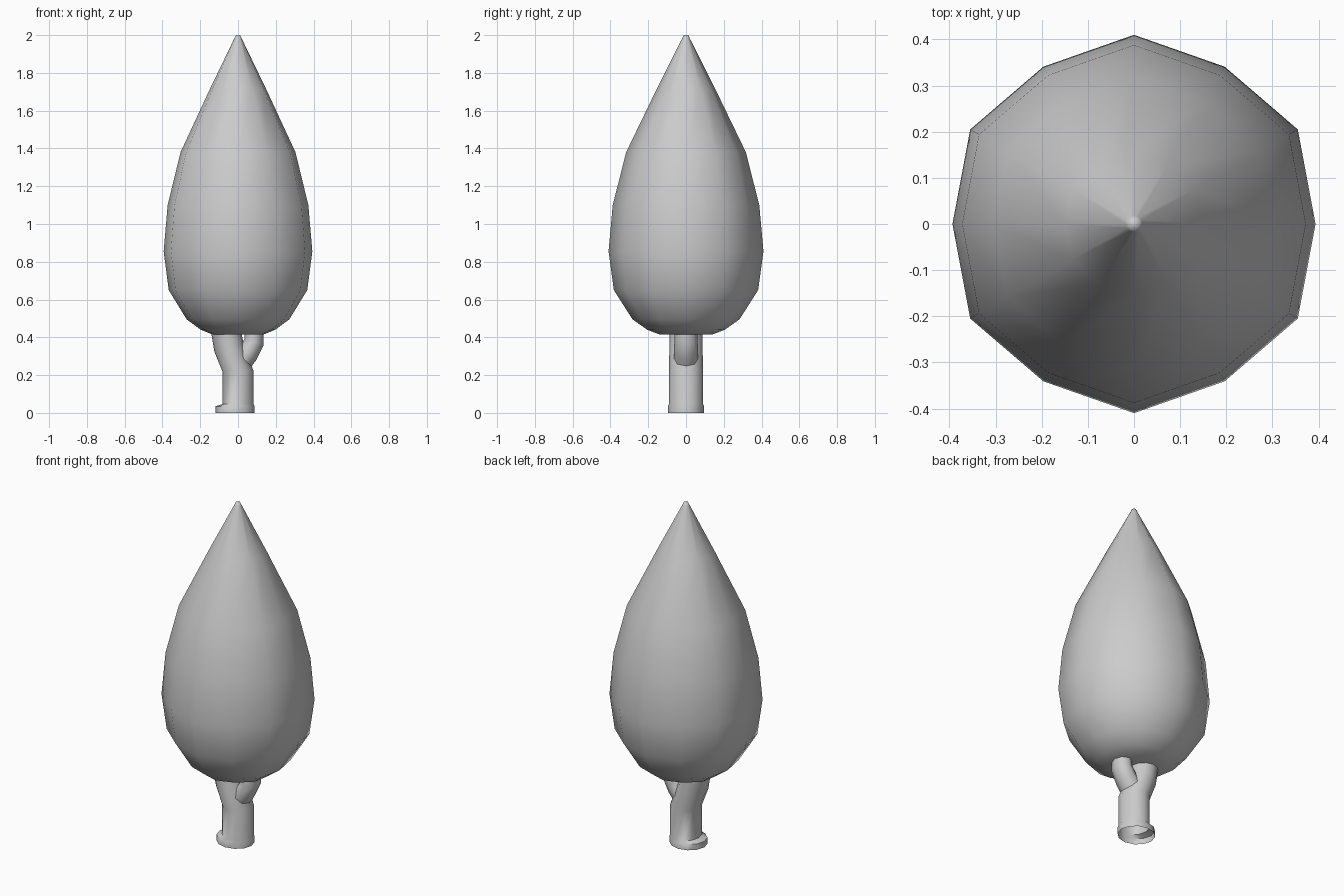
import bpy, bmesh, math
from mathutils import Vector

if "Cube" in bpy.data.objects:
    bpy.data.objects.remove(bpy.data.objects["Cube"])


def loft(name, rings, sides=12, squash=1.0, cap_start=False, cap_end=False, smooth=75):
    """Skin rings (centre x, z, x radius, y radius, tilt towards +x); squash shrinks every other corner."""
    bm = bmesh.new()
    loops = []
    for cx, cz, rx, ry, tilt in rings:
        loop = []
        for i in range(sides):
            a = 2 * math.pi * i / sides
            k = squash if i % 2 == 0 else 1.0
            u, v = rx * k * math.cos(a), ry * k * math.sin(a)
            loop.append(bm.verts.new(Vector((cx + u * math.cos(tilt), v, cz - u * math.sin(tilt)))))
        loops.append(loop)
    for a, b in zip(loops, loops[1:]):
        for i in range(sides):
            j = (i + 1) % sides
            bm.faces.new((a[i], a[j], b[j], b[i]))
    if cap_start:
        bm.faces.new(loops[0][::-1])
    if cap_end:
        bm.faces.new(loops[-1])
    mesh = bpy.data.meshes.new(name)
    bm.to_mesh(mesh)
    bm.free()
    obj = bpy.data.objects.new(name, mesh)
    bpy.context.collection.objects.link(obj)
    bpy.ops.object.select_all(action='DESELECT')
    obj.select_set(True)
    bpy.context.view_layer.objects.active = obj
    bpy.ops.object.shade_smooth_by_angle(angle=math.radians(smooth))
    return obj


# Teardrop foliage
profile = [(0.14, 0.415), (0.205, 0.44), (0.283, 0.495), (0.382, 0.65), (0.41, 0.855),
           (0.388, 1.10), (0.317, 1.38), (0.155, 1.715), (0.019, 1.985), (0.012, 2.0)]
loft("foliage", [(0, z, r, r, 0) for r, z in profile], squash=0.96, cap_start=True, cap_end=True)

# Trunk with open flared foot, bending left into the foliage
loft("trunk", [(-0.016, 0.0, 0.104, 0.096, 0), (-0.016, 0.035, 0.104, 0.096, 0),
               (0, 0.046, 0.083, 0.09, 0), (0, 0.22, 0.083, 0.09, 0),
               (-0.048, 0.345, 0.08, 0.088, -0.25), (-0.063, 0.43, 0.08, 0.088, 0)],
     sides=12, smooth=50)

# Short side branch
loft("branch", [(0.0, 0.255, 0.062, 0.065, 0.75), (0.055, 0.32, 0.058, 0.063, 0.75),
                (0.085, 0.375, 0.053, 0.062, 0.3), (0.085, 0.43, 0.05, 0.06, 0)],
     sides=8, cap_end=True)
